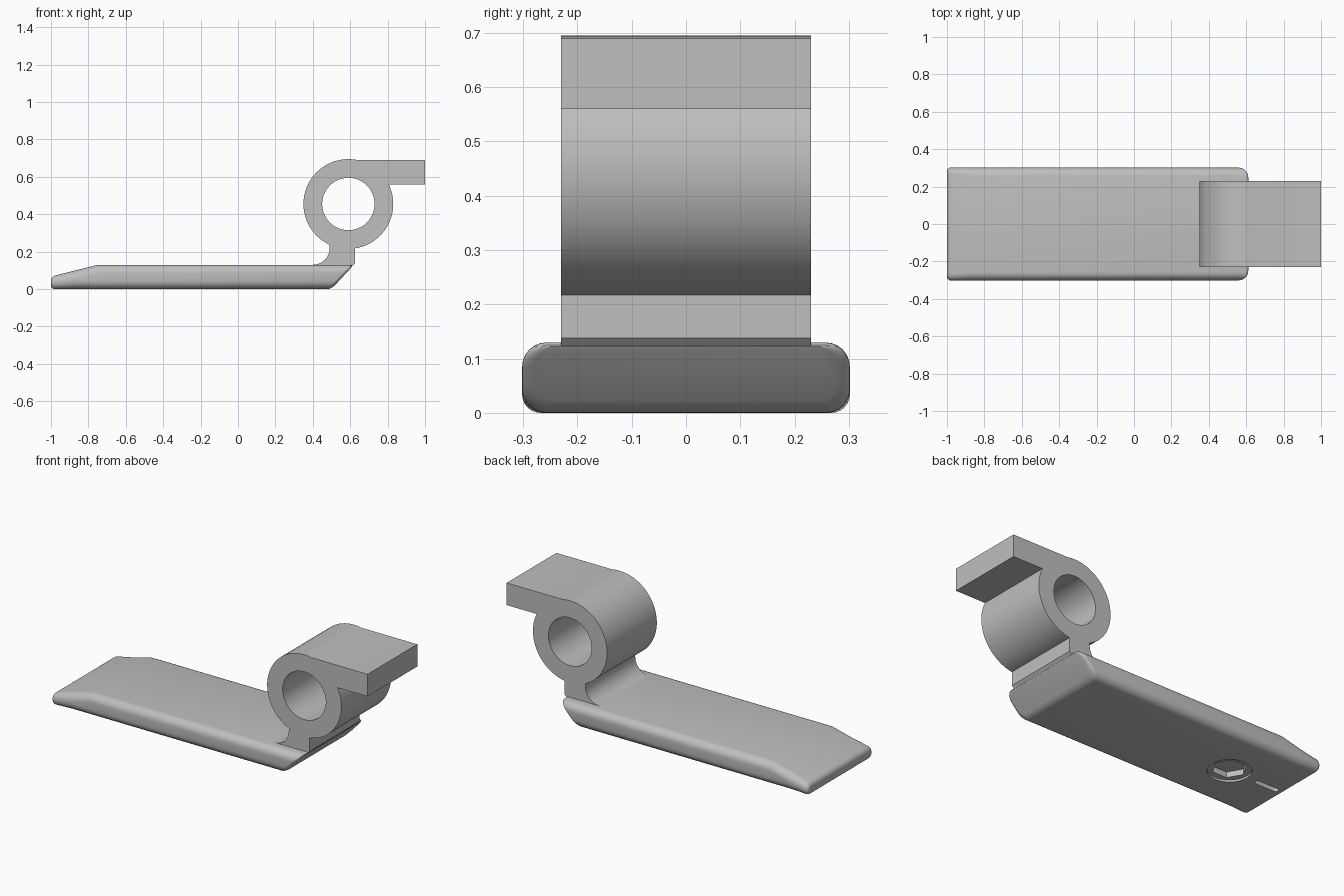
import bpy, bmesh, math
from mathutils import Matrix, Vector

if "Cube" in bpy.data.objects:
    bpy.data.objects.remove(bpy.data.objects["Cube"])

grey = bpy.data.materials.new("light grey")
grey.diffuse_color = (0.52, 0.52, 0.52, 1)
grey.use_nodes = True
grey.node_tree.nodes["Principled BSDF"].inputs["Base Color"].default_value = grey.diffuse_color


def make_object(name, bm):
    bmesh.ops.recalc_face_normals(bm, faces=bm.faces)
    me = bpy.data.meshes.new(name)
    bm.to_mesh(me)
    bm.free()
    me.materials.append(grey)
    ob = bpy.data.objects.new(name, me)
    bpy.context.collection.objects.link(ob)
    return ob


def smooth(ob):
    bpy.ops.object.select_all(action='DESELECT')
    ob.select_set(True)
    bpy.context.view_layer.objects.active = ob
    bpy.ops.object.shade_smooth_by_angle(angle=math.radians(30))


def arc(cx, cz, r, a0, a1, n):
    return [(cx + r * math.cos(math.radians(a0 + (a1 - a0) * i / n)),
             cz + r * math.sin(math.radians(a0 + (a1 - a0) * i / n)))
            for i in range(n + 1)]


# base plate: rounded cross-sections lofted along x
def section(x, hw, z0, z1, r, slope=0.0):
    pts = []
    for cy, cz, a in ((hw - r, z1 - r, 0), (r - hw, z1 - r, 90),
                      (r - hw, z0 + r, 180), (hw - r, z0 + r, 270)):
        pts += arc(cy, cz, r, a, a + 90, 6)
    return [(x + slope * z, y, z) for y, z in pts]


def top(x):
    return min(0.13, 0.13 + (x + 0.75) * 0.25)


rings = []
E = 0.022
for i in range(6):
    a = math.radians(90 * i / 5)
    x, d = -1 + E * (1 - math.sin(a)), E * (1 - math.cos(a))
    x, d = -1 + E * (1 - math.cos(a)), E * (1 - math.sin(a))
    h = top(x) - 2 * d
    rings.append(section(x, 0.302 - d, d, top(x) - d, min(0.045, 0.47 * h)))
rings.append(section(-0.87, 0.302, 0, top(-0.87), 0.045))
rings.append(section(-0.75, 0.302, 0, 0.13, 0.045))
for i in range(6):
    a = math.radians(90 * i / 5)
    d = E * (1 - math.cos(a))
    rings.append(section(0.5 - E * (1 - math.sin(a)), 0.302 - d, d,
                         0.13 - d * 0.5, 0.045 - d * 0.5, 0.915))
bm = bmesh.new()
loops = [[bm.verts.new(p) for p in ring] for ring in rings]
n = len(loops[0])
for a, b in zip(loops, loops[1:]):
    for i in range(n):
        j = (i + 1) % n
        bm.faces.new((a[i], a[j], b[j], b[i]))
bm.faces.new(loops[0])
bm.faces.new(loops[-1])
base = make_object("base_plate", bm)


# recesses in the underside: ring step, hexagon socket and slot
def prism(name, pts, depth):
    bm = bmesh.new()
    f = bm.faces.new([bm.verts.new((x, y, -0.05)) for x, y in pts])
    ext = bmesh.ops.extrude_face_region(bm, geom=[f])
    bmesh.ops.translate(bm, vec=(0, 0, 0.05 + depth),
                        verts=[v for v in ext["geom"] if isinstance(v, bmesh.types.BMVert)])
    ob = make_object(name, bm)
    ob.hide_render = True
    return ob


HX = -0.64
cutters = [
    prism("ring_cutter", arc(HX, 0, 0.115, 0, 352.5, 47), 0.012),
    prism("hexagon_cutter", arc(HX, 0, 0.092, 0, 300, 5), 0.045),
    prism("slot_cutter", arc(-0.825, 0, 0.015, -90, 90, 8)
          + arc(-0.95, 0, 0.015, 90, 270, 8), 0.03),
]
bpy.context.view_layer.objects.active = base
for c in cutters:
    m = base.modifiers.new("cut", 'BOOLEAN')
    m.operation = 'DIFFERENCE'
    m.solver = 'EXACT'
    m.object = c
    bpy.ops.object.modifier_apply(modifier=m.name)
    bpy.data.objects.remove(c)
smooth(base)

# clip: round eye with arm and filleted neck, extruded across y
CX, CZ, R = 0.59, 0.455, 0.24
outline = [(1.0, 0.56), (1.0, 0.69)]
outline += arc(CX, CZ, R, 78.3, 245.4, 40)
outline += arc(0.40, 0.22, 0.09, 0, -90, 10)
outline += [(0.40, 0.115), (0.603, 0.115), (0.625, 0.138)]
outline += arc(CX, CZ, R, 278.4, 385.9, 26)
hole = arc(CX, CZ, 0.14, 0, 352.5, 47)
bm = bmesh.new()
edges = []
for pts in (outline, hole):
    vs = [bm.verts.new((x, -0.23, z)) for x, z in pts]
    edges += [bm.edges.new((vs[i - 1], vs[i])) for i in range(len(vs))]
bmesh.ops.triangle_fill(bm, use_beauty=True, use_dissolve=False, edges=edges,
                        normal=(0, -1, 0))
ext = bmesh.ops.extrude_face_region(bm, geom=bm.faces[:], use_keep_orig=True)
bmesh.ops.translate(bm, vec=(0, 0.46, 0),
                    verts=[v for v in ext["geom"] if isinstance(v, bmesh.types.BMVert)])
smooth(make_object("hinge_clip", bm))
